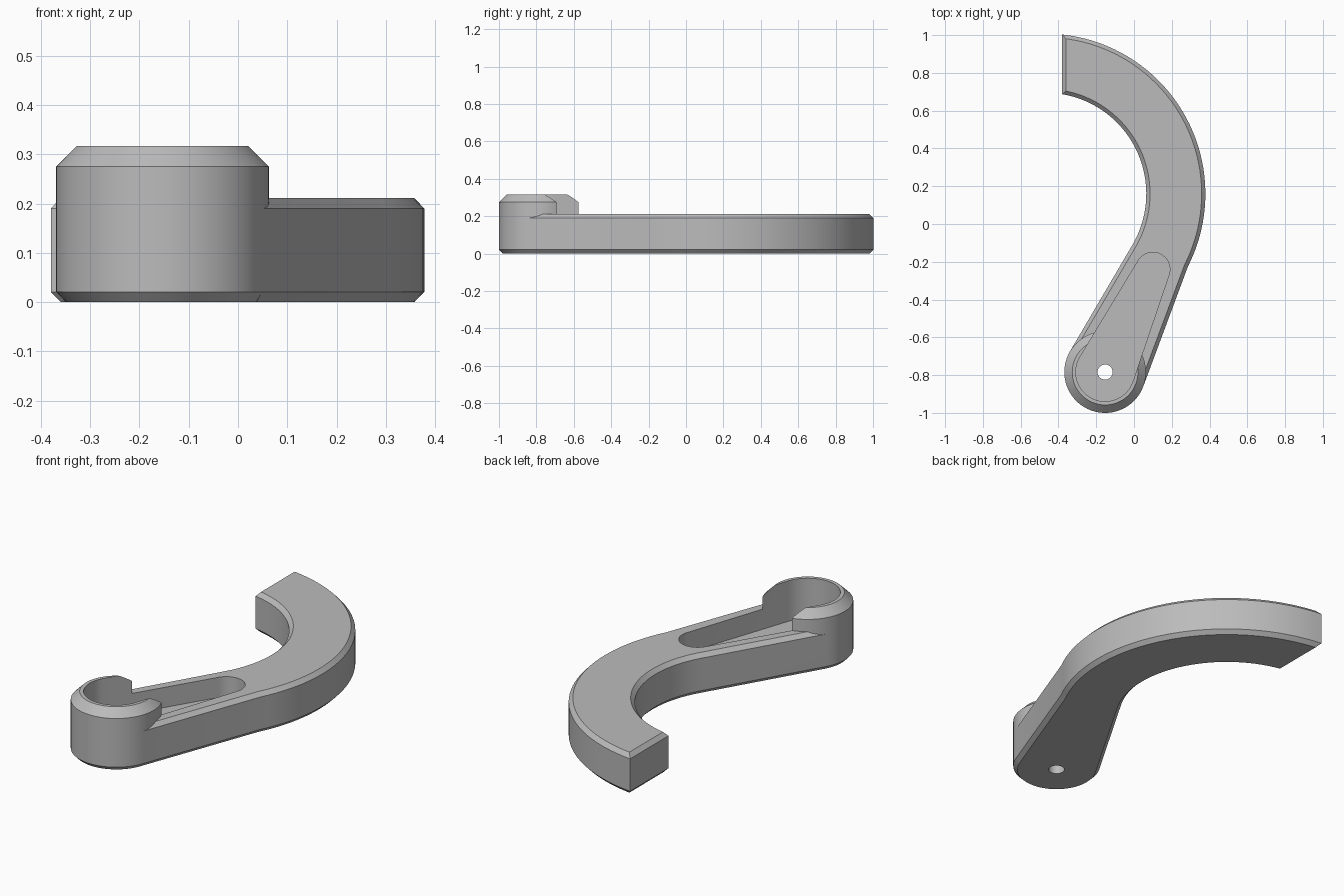
import bpy, bmesh
from math import radians, cos, sin, atan2, acos, hypot
from mathutils import Vector

if "Cube" in bpy.data.objects:
    bpy.data.objects.remove(bpy.data.objects["Cube"])

HOOK = (-0.47, 0.16)      # centre of the hook arc
BOSS = (-0.153, -0.784)   # centre of the round boss
BOSS_R = 0.216

steel = bpy.data.materials.new("plain grey")
steel.diffuse_color = (0.5, 0.5, 0.5, 1)
steel.use_nodes = True
steel.node_tree.nodes["Principled BSDF"].inputs["Base Color"].default_value = steel.diffuse_color


def arc(centre, r, start, end, n):
    """Points on an arc, angles in degrees."""
    return [Vector((centre[0] + r * cos(radians(start + (end - start) * i / n)),
                    centre[1] + r * sin(radians(start + (end - start) * i / n))))
            for i in range(n + 1)]


def circle(centre, r, n):
    return arc(centre, r, 0, 360, n)[:-1]


def inset(pts, d):
    """Mitred inward offset of a counter-clockwise outline."""
    out = []
    for i, p in enumerate(pts):
        a = (p - pts[i - 1]).normalized()
        b = (pts[(i + 1) % len(pts)] - p).normalized()
        na, nb = Vector((-a.y, a.x)), Vector((-b.y, b.x))
        out.append(p + (na + nb) * d / (1 + na.dot(nb)))
    return out


def solid(name, pts, levels):
    """Stack the outline through (height, inset) levels and cap both ends."""
    bm = bmesh.new()
    rings = [[bm.verts.new((p.x, p.y, z)) for p in (inset(pts, d) if d else pts)]
             for z, d in levels]
    n = len(pts)
    for lo, hi in zip(rings, rings[1:]):
        for i in range(n):
            j = (i + 1) % n
            bm.faces.new((lo[i], lo[j], hi[j], hi[i]))
    bm.faces.new(rings[0][::-1])
    bm.faces.new(rings[-1])
    me = bpy.data.meshes.new(name)
    bm.to_mesh(me)
    bm.free()
    me.materials.append(steel)
    ob = bpy.data.objects.new(name, me)
    bpy.context.collection.objects.link(ob)
    return ob


def combine(target, tool, operation):
    """Apply a boolean and remove the tool."""
    bpy.context.view_layer.objects.active = target
    mod = target.modifiers.new(operation.lower(), 'BOOLEAN')
    mod.operation, mod.solver, mod.object = operation, 'EXACT', tool
    bpy.ops.object.modifier_apply(modifier=mod.name)
    bpy.data.objects.remove(tool)


# Curved hook and straight arm, chamfered top and bottom
outer = arc(HOOK, 0.848, -27, 83.9, 40)
inner = arc(HOOK, 0.535, 80.3, -30, 36)
boss_right = arc(BOSS, BOSS_R, -20.5, 0, 1)[0]
boss_left = arc(BOSS, BOSS_R, 150, 180, 1)[0]
outline = [boss_right] + outer + inner + [boss_left, Vector(BOSS)]
lever = solid("hooked_lever", outline,
              [(0, 0.02), (0.021, 0), (0.19, 0), (0.211, 0.02)])

# Taller round boss at the pivot end
boss = solid("boss", circle(BOSS, BOSS_R, 72),
             [(0, 0.02), (0.021, 0), (0.275, 0), (0.317, 0.042)])
combine(lever, boss, 'UNION')

# Tapered pocket running from the boss bore into the arm
TIP, BORE_R, TIP_R = (0.1, -0.24), 0.155, 0.09
dx, dy = TIP[0] - BOSS[0], TIP[1] - BOSS[1]
heading = atan2(dy, dx) * 180 / 3.14159265
spread = acos((BORE_R - TIP_R) / hypot(dx, dy)) * 180 / 3.14159265
teardrop = (arc(TIP, TIP_R, heading - spread, heading + spread, 28)
            + arc(BOSS, BORE_R, heading + spread, heading + 360 - spread, 44))
combine(lever, solid("pocket", teardrop, [(0.106, 0), (0.5, 0)]), 'DIFFERENCE')

# Pivot hole through the floor
combine(lever, solid("pivot_hole", circle(BOSS, 0.04, 32), [(-0.1, 0), (0.3, 0)]),
        'DIFFERENCE')

bpy.ops.object.select_all(action='DESELECT')
lever.select_set(True)
bpy.context.view_layer.objects.active = lever
bpy.ops.object.shade_smooth_by_angle(angle=radians(25))
